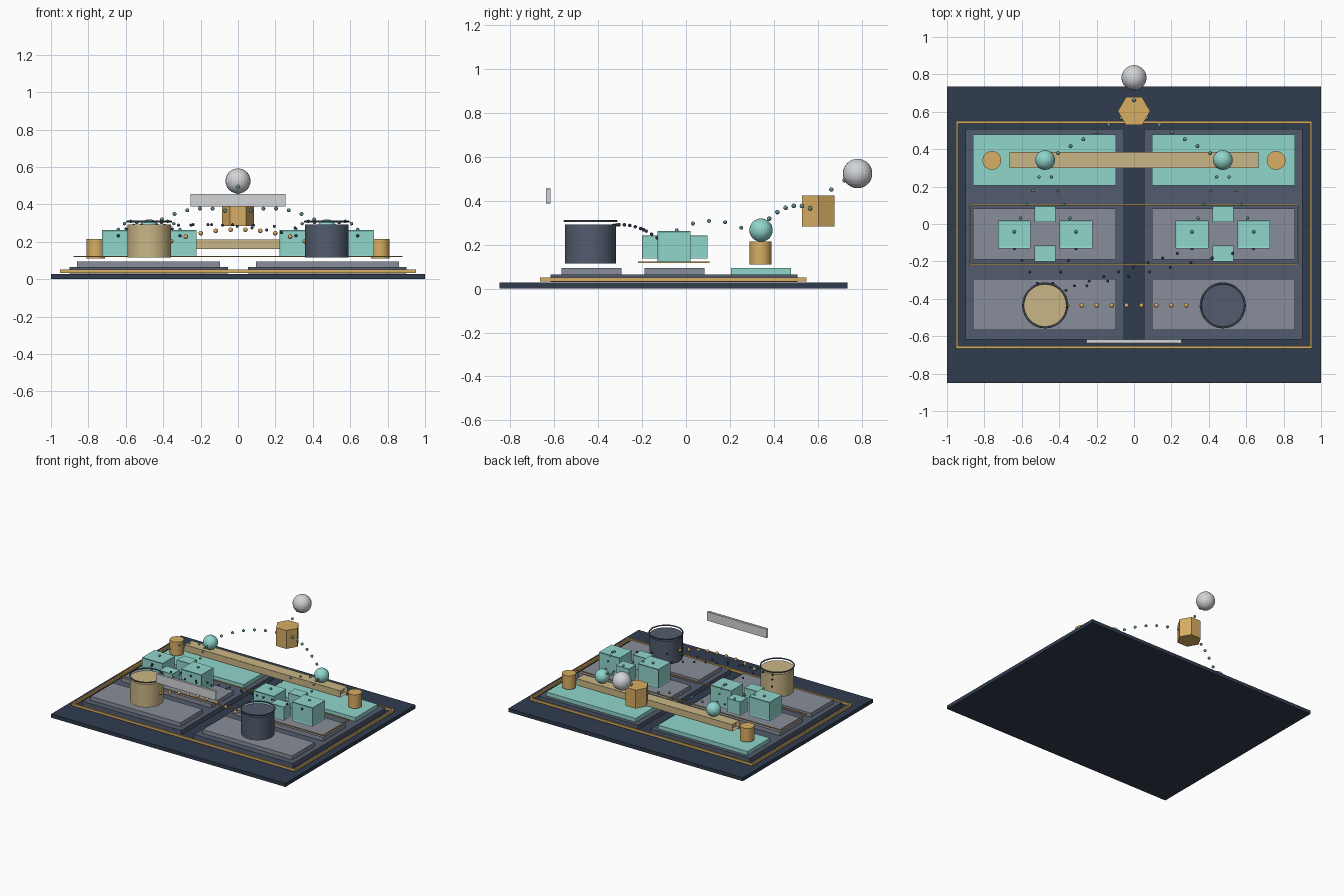
import bpy, bmesh
from mathutils import Vector, Matrix
from math import pi

if "Cube" in bpy.data.objects:
    bpy.data.objects.remove(bpy.data.objects["Cube"])


def mat(name, rgb):
    m = bpy.data.materials.new(name)
    m.diffuse_color = (*rgb, 1)
    m.use_nodes = True
    m.node_tree.nodes["Principled BSDF"].inputs["Base Color"].default_value = m.diffuse_color
    return m


NAVY = mat("navy", (0.03, 0.045, 0.077))
SLATE = mat("slate", (0.084, 0.107, 0.156))
GREY = mat("panel_grey", (0.25, 0.27, 0.32))
TEAL = mat("teal", (0.28, 0.67, 0.60))
DEEP = mat("deep_teal", (0.12, 0.30, 0.28))
GOLD = mat("gold", (0.69, 0.42, 0.125))
TAN = mat("tan", (0.59, 0.47, 0.24))
PALE = mat("pale", (0.65, 0.66, 0.68))


def finish(name, bm, material):
    me = bpy.data.meshes.new(name)
    bmesh.ops.recalc_face_normals(bm, faces=bm.faces)
    bm.to_mesh(me)
    bm.free()
    ob = bpy.data.objects.new(name, me)
    bpy.context.collection.objects.link(ob)
    me.materials.append(material)
    return ob


def add_box(bm, x0, x1, y0, y1, z0, z1):
    m = Matrix.Translation(((x0 + x1) / 2, (y0 + y1) / 2, (z0 + z1) / 2))
    bmesh.ops.create_cube(bm, size=1, matrix=m @ Matrix.Diagonal((x1 - x0, y1 - y0, z1 - z0, 1)))


def box(name, x0, x1, y0, y1, z0, z1, material):
    bm = bmesh.new()
    add_box(bm, x0, x1, y0, y1, z0, z1)
    return finish(name, bm, material)


def border(name, x, y0, y1, z0, z1, w, material):
    """Rectangular outline made of four bars."""
    bm = bmesh.new()
    for s in (y0, y1 - w):
        add_box(bm, -x, x, s, s + w, z0, z1)
    for s in (-x, x - w):
        add_box(bm, s, s + w, y0 + w, y1 - w, z0, z1)
    return finish(name, bm, material)


def framed_box(name, centre, size, inset, depth, material):
    """Box whose faces are recessed inside a raised edge frame."""
    bm = bmesh.new()
    bmesh.ops.create_cube(bm, size=1)
    bmesh.ops.inset_individual(bm, faces=bm.faces[:], thickness=inset, depth=-depth)
    bmesh.ops.transform(bm, verts=bm.verts,
                        matrix=Matrix.Translation(centre) @ Matrix.Diagonal((*size, 1)))
    return finish(name, bm, material)


def cylinder(name, x, y, z0, z1, r, material, sides=48):
    bm = bmesh.new()
    bmesh.ops.create_cone(bm, cap_ends=True, segments=sides, radius1=r, radius2=r,
                          depth=z1 - z0, matrix=Matrix.Translation((x, y, (z0 + z1) / 2)))
    ob = finish(name, bm, material)
    if sides > 12:
        for p in ob.data.polygons:
            p.use_smooth = len(p.vertices) == 4
        for e in ob.data.edges:
            a, b = (ob.data.vertices[i].co.z for i in e.vertices)
            e.use_edge_sharp = abs(a - b) < 1e-5
    return ob


def ball(name, c, r, material):
    bm = bmesh.new()
    bmesh.ops.create_uvsphere(bm, u_segments=24, v_segments=16, radius=r,
                              matrix=Matrix.Translation(c))
    return finish(name, bm, material)


def dots(name, a, b, h, ts, r, material):
    """Beads along a parabolic arc from a to b."""
    bm = bmesh.new()
    a, b = Vector(a), Vector(b)
    for t in ts:
        p = a.lerp(b, t)
        p.z += 4 * h * t * (1 - t)
        bmesh.ops.create_uvsphere(bm, u_segments=12, v_segments=8, radius=r,
                                  matrix=Matrix.Translation(p))
    return finish(name, bm, material)


# Base board and gold outlines
box("base_board", -1, 1, -0.85, 0.735, 0, 0.028, NAVY)
border("outer_border", 0.953, -0.665, 0.55, 0.034, 0.052, 0.012, GOLD)
border("inner_border", 0.88, -0.218, 0.107, 0.118, 0.125, 0.007, GOLD)

for s, side in ((-1, "left"), (1, "right")):
    # Trays and zone panels
    x0, x1 = sorted((s * 0.9, s * 0.054))
    box(side + "_tray", x0, x1, -0.617, 0.508, 0.03, 0.064, SLATE)
    x0, x1 = sorted((s * 0.86, s * 0.095))
    for y0, y1, m, row in ((0.205, 0.478, TEAL, "back"), (-0.19, 0.084, GREY, "middle"),
                           (-0.568, -0.295, GREY, "front")):
        box(f"{side}_{row}_panel", x0, x1, y0, y1, 0.064, 0.094, m)

    # Clusters of framed cubes
    for dx in (-0.165, 0.165):
        x = s * 0.475 + dx
        framed_box(side + "_large_cube", (x, -0.055, 0.19), (0.175, 0.15, 0.145), 0.09, 0.02, TEAL)
        # Arcs from the back ball and from the tan drum
        dots(side + "_cube_beads", (s * 0.475, 0.325, 0.235), (x, -0.042, 0.266), 0.058,
             [i / 5 for i in range(1, 6)], 0.009, DEEP)
        n = 4 if s < 0 else 10
        dots(side + "_drum_beads", (-0.475, -0.38, 0.275), (x, -0.132, 0.232), 0.035,
             [i / n for i in range(1, n + 1)], 0.008, NAVY)
    for y in (0.054, -0.157):
        framed_box(side + "_small_cube", (s * 0.475, y, 0.19), (0.112, 0.086, 0.105), 0.09, 0.02, TEAL)

    # Back ball, post and bead arc to the hexagon
    ball(side + "_ball", (s * 0.475, 0.342, 0.267), 0.053, TEAL)
    cylinder(side + "_post", s * 0.76, 0.34, 0.11, 0.215, 0.05, GOLD)
    dots(side + "_hexagon_beads", (s * 0.475, 0.342, 0.28), (0, 0.603, 0.345), 0.062,
         [i / 7 for i in range(1, 7)], 0.0105, DEEP)

    # Drums with a thin ring hovering above
    m = TAN if s < 0 else SLATE
    cylinder(side + "_drum", s * 0.475, -0.435, 0.115, 0.292, 0.117, m)
    bpy.ops.mesh.primitive_torus_add(location=(s * 0.475, -0.435, 0.308), major_radius=0.118,
                                     minor_radius=0.005, major_segments=48, minor_segments=8)
    ring = bpy.context.object
    ring.name = side + "_drum_ring"
    ring.data.materials.append(SLATE)
    bpy.ops.object.shade_smooth_by_angle(angle=pi / 3)

# Beads between the drums
dots("drum_link_beads", (-0.358, -0.435, 0.203), (0.358, -0.435, 0.203), 0.062,
     [i / 9 for i in range(10)], 0.0125, GOLD)

# Long beam, floating sign plate, hexagon and high ball
framed_box("beam", (0, 0.342, 0.187), (1.33, 0.086, 0.052), 0.035, 0.02, TAN)
framed_box("sign_plate", (0, -0.628, 0.422), (0.506, 0.02, 0.068), 0.035, 0.02, PALE)
cylinder("hexagon_block", 0, 0.603, 0.283, 0.425, 0.0865, GOLD, sides=6).data.transform(
    Matrix.Translation((0, 0.603, 0)) @ Matrix.Rotation(pi / 2, 4, 'Z')
    @ Matrix.Translation((0, -0.603, 0)))
hexa = bpy.data.objects["hexagon_block"]
# Turn so that two corners lie on the x axis
if abs(max(v.co.x for v in hexa.data.vertices) - 0.0865) > 1e-3:
    hexa.data.transform(Matrix.Translation((0, 0.603, 0)) @ Matrix.Rotation(pi / 2, 4, 'Z')
                        @ Matrix.Translation((0, -0.603, 0)))
ball("high_ball", (0, 0.782, 0.525), 0.067, PALE)
dots("high_ball_beads", (0, 0.782, 0.525), (0, 0.603, 0.40), 0.012,
     [i / 3 for i in range(1, 3)], 0.01, DEEP)
